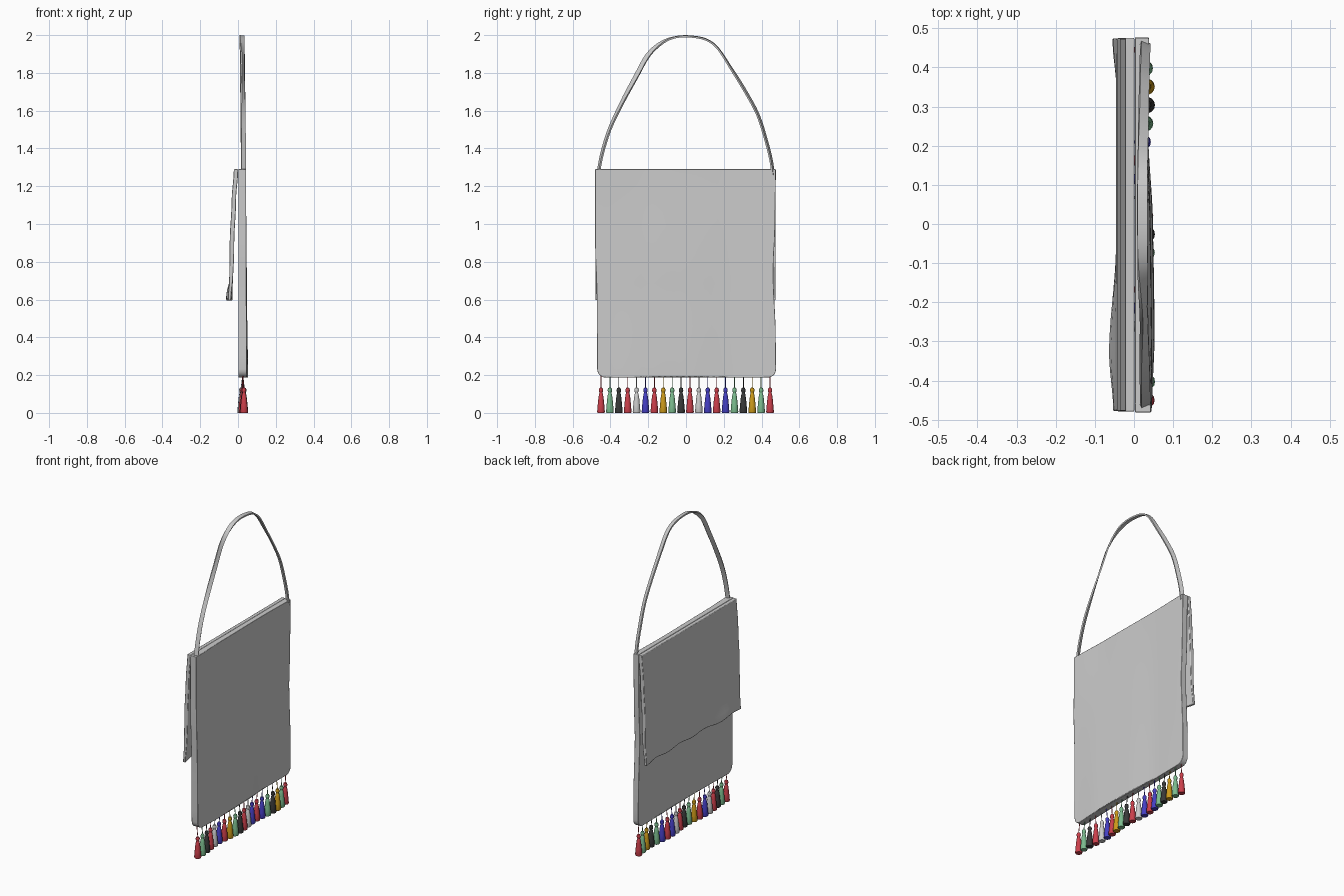
import bpy, bmesh, math
from mathutils import Vector

if "Cube" in bpy.data.objects:
    bpy.data.objects.remove(bpy.data.objects["Cube"])


def finish(name, bm, mat=None, angle=35):
    bmesh.ops.recalc_face_normals(bm, faces=bm.faces[:])
    me = bpy.data.meshes.new(name)
    bm.to_mesh(me)
    bm.free()
    ob = bpy.data.objects.new(name, me)
    bpy.context.collection.objects.link(ob)
    if mat:
        me.materials.append(mat)
    bpy.ops.object.select_all(action='DESELECT')
    ob.select_set(True)
    bpy.context.view_layer.objects.active = ob
    bpy.ops.object.shade_smooth_by_angle(angle=math.radians(angle))
    return ob


def lerp(pts, t):
    """Smoothly interpolate (t, value) pairs."""
    if t <= pts[0][0]:
        return pts[0][1]
    for (a, va), (b, vb) in zip(pts, pts[1:]):
        if t <= b:
            k = (t - a) / (b - a)
            k = k * k * (3 - 2 * k)
            return va + (vb - va) * k
    return pts[-1][1]


def cloth(name, rows, n, point, bevel):
    """Closed slab: point(row, u) gives (x_near, x_far, y, z), u in -1..1."""
    bm = bmesh.new()
    near, far = [], []
    for r in rows:
        pts = [point(r, -1 + 2 * i / n) for i in range(n + 1)]
        near.append([bm.verts.new((p[0], p[2], p[3])) for p in pts])
        far.append([bm.verts.new((p[1], p[2], p[3])) for p in pts])
    m = len(rows) - 1
    for g in (near, far):
        for j in range(m):
            for i in range(n):
                bm.faces.new((g[j][i], g[j][i + 1], g[j + 1][i + 1], g[j + 1][i]))
    loop = [(0, i) for i in range(n)] + [(j, n) for j in range(m)]
    loop += [(m, i) for i in range(n, 0, -1)] + [(j, 0) for j in range(m, 0, -1)]
    for (a, b), (c, d) in zip(loop, loop[1:] + loop[:1]):
        bm.faces.new((near[a][b], near[c][d], far[c][d], far[a][b]))
    ob = finish(name, bm)
    mod = ob.modifiers.new("soft_edge", 'BEVEL')
    mod.width, mod.segments, mod.limit_method = bevel, 2, 'ANGLE'
    mod.angle_limit = math.radians(50)
    return ob


# Bag body: thin slab with rounded bottom corners and a slight bulge
R = 0.045
body_rows = [0.187 + R * (1 - math.cos(math.radians(a))) for a in (0, 18, 36, 54, 72, 90)]
body_rows += [0.232 + 1.058 * i / 14 for i in range(1, 15)]


def body_point(z, u):
    d = max(0, R - (z - 0.187))
    cut = R - math.sqrt(max(0, R * R - d * d))
    left = lerp([(0.19, 0.470), (0.6, 0.472), (0.9, 0.481), (1.29, 0.481)], z) - cut
    right = lerp([(0.19, 0.477), (0.4, 0.475), (0.75, 0.462), (1.0, 0.472), (1.29, 0.475)], z) - cut
    y = u * (right if u > 0 else left)
    low = lerp([(0.2, 1), (0.7, 0.6), (1.29, 0)], z)
    x1 = lerp([(-0.48, 0.043), (-0.2, 0.036), (0.2, 0.033), (0.48, 0.038)], y)
    x1 += low * lerp([(-0.48, 0.003), (-0.25, 0.016), (0.0, 0.014), (0.25, 0.003), (0.48, 0)], y)
    x0 = 0.002 + 0.006 * low * lerp([(-0.48, 0), (-0.1, 1), (0.48, 0)], y)
    return x0, x1, y, z


cloth("bag_body", body_rows, 28, body_point, 0.004)


# Folded flap hanging over one side, flaring at its lower corners
def flap_point(z, u):
    left = lerp([(0.6, 0.478), (1.29, 0.479)], z)
    y = u * left * (0.992 if u > 0 else 1)
    x0 = lerp([(0.6, -0.046), (0.72, -0.046), (0.9, -0.044), (1.12, -0.034), (1.29, -0.022)], z)
    flare = lerp([(0.6, 1), (0.71, 0)], z)
    x0 += flare * lerp([(-0.48, -0.007), (-0.33, -0.018), (-0.05, 0.0), (0.36, 0.0), (0.46, -0.009)], y)
    thick = lerp([(0.6, 0.016), (0.85, 0.024), (1.29, 0.023)], z)
    return x0, x0 + thick, y, z + 0.012 * flare * math.sin(u * 6) ** 2


cloth("front_flap", [0.595 + 0.695 * i / 16 for i in range(17)], 28, flap_point, 0.003)

# Shoulder strap: flat ribbon swept along an arch, slightly twisted
arch = [(-0.464, 1.27), (-0.445, 1.37), (-0.405, 1.5), (-0.34, 1.64), (-0.265, 1.78),
        (-0.2, 1.895), (-0.125, 1.962), (-0.05, 1.99), (0.03, 1.992), (0.11, 1.975),
        (0.17, 1.928), (0.235, 1.83), (0.31, 1.71), (0.38, 1.58), (0.425, 1.44),
        (0.45, 1.34), (0.462, 1.26)]


def spline(t):
    i = min(int(t), len(arch) - 2)
    f = t - i
    p = [Vector(arch[max(0, min(len(arch) - 1, k))]) for k in range(i - 1, i + 3)]
    return 0.5 * (2 * p[1] + (p[2] - p[0]) * f + (2 * p[0] - 5 * p[1] + 4 * p[2] - p[3]) * f * f
                  + (3 * p[1] - p[0] - 3 * p[2] + p[3]) * f ** 3)


bm = bmesh.new()
rings = []
steps = 64
for s in range(steps + 1):
    t = s * (len(arch) - 1) / steps
    c = spline(t)
    tan = spline(min(t + 0.1, 16)) - spline(max(t - 0.1, 0))
    nrm = Vector((0, tan.y, -tan.x)).normalized()
    tw = lerp([(0, 0.4), (2, 0.5), (4.5, 1.1), (7, 0.1), (10, 0.15), (12, 0.4), (16, 0.4)], t)
    wide = Vector((math.cos(tw), 0, 0)) + nrm * math.sin(tw)
    thin = nrm * math.cos(tw) - Vector((math.sin(tw), 0, 0))
    centre = Vector((lerp([(0, 0.029), (8, 0.021), (16, 0.029)], t), c.x, c.y))
    rings.append([bm.verts.new(centre + wide * a * 0.0125 + thin * b * 0.0045)
                  for a, b in ((-1, -1), (1, -1), (1, 1), (-1, 1))])
for r0, r1 in zip(rings, rings[1:]):
    for k in range(4):
        bm.faces.new((r0[k], r0[(k + 1) % 4], r1[(k + 1) % 4], r1[k]))
bm.faces.new(rings[0])
bm.faces.new(rings[-1])
finish("shoulder_strap", bm)

# Row of tassels: lathed skirt, tied neck, round head and hanging cord
colors = {'R': (0.6, 0.05, 0.07), 'G': (0.2, 0.5, 0.27), 'K': (0.04, 0.04, 0.04),
          'W': (0.65, 0.65, 0.65), 'B': (0.06, 0.05, 0.55), 'O': (0.6, 0.32, 0.01)}
mats = {}
for key, rgb in colors.items():
    mats[key] = bpy.data.materials.new("tassel_" + key.lower())
    mats[key].diffuse_color = (*rgb, 1)

profile = [(0, 0.0), (0.019, 0.0), (0.021, 0.005), (0.018, 0.04), (0.014, 0.08), (0.0105, 0.1),
           (0.0085, 0.104), (0.0085, 0.109), (0.0115, 0.113), (0.012, 0.122), (0.009, 0.131),
           (0.0022, 0.135), (0.0022, 0.2), (0, 0.2)]
SIDES = 14
for i, key in enumerate("RGKRWBROGKRWBRBGKOGR"):
    y = -0.45 + i * 0.0471
    x = 0.025 + 0.008 * math.sin(1 + i * 0.8)
    bm = bmesh.new()
    prev = None
    for r, z in profile:
        # the cord runs up to the middle of the bag hem
        cx = 0.025 if z > 0.19 else x
        if r == 0:
            ring = [bm.verts.new((cx, y, z))] * SIDES
        else:
            ring = [bm.verts.new((cx + r * math.cos(a), y + r * math.sin(a), z))
                    for a in (2 * math.pi * k / SIDES for k in range(SIDES))]
        if prev:
            for k in range(SIDES):
                q = [prev[k], prev[(k + 1) % SIDES], ring[(k + 1) % SIDES], ring[k]]
                bm.faces.new(list(dict.fromkeys(q)))
        prev = ring
    finish(f"tassel_{i + 1:02d}", bm, mats[key], 40)

for m in bpy.data.materials:
    if m.users and not m.is_grease_pencil:
        m.use_nodes = True
        m.node_tree.nodes["Principled BSDF"].inputs["Base Color"].default_value = m.diffuse_color
